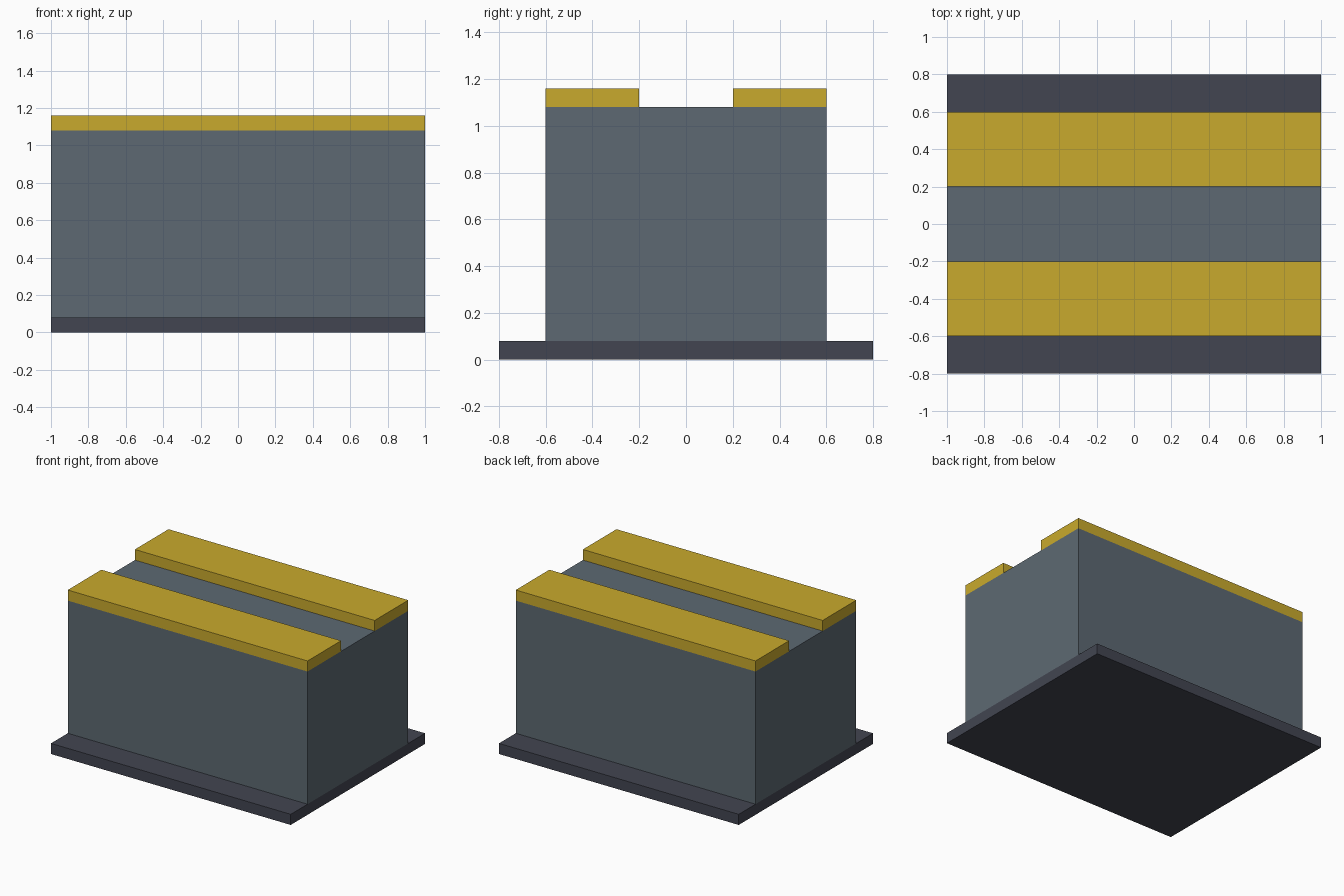
import bpy
import bmesh

if "Cube" in bpy.data.objects:
    bpy.data.objects.remove(bpy.data.objects["Cube"])


def srgb(r, g, b):
    lin = [(c / 255 / 12.92 if c <= 10 else ((c / 255 + 0.055) / 1.055) ** 2.4) for c in (r, g, b)]
    return (*lin, 1.0)


def material(name, rgb):
    m = bpy.data.materials.new(name)
    m.diffuse_color = srgb(*rgb)
    m.use_nodes = True
    m.node_tree.nodes["Principled BSDF"].inputs["Base Color"].default_value = m.diffuse_color
    return m


def box(name, lo, hi, mat):
    bm = bmesh.new()
    bmesh.ops.create_cube(bm, size=1)
    for v in bm.verts:
        v.co = [(a + b) / 2 + c * (b - a) for a, b, c in zip(lo, hi, v.co)]
    me = bpy.data.meshes.new(name)
    bm.to_mesh(me)
    bm.free()
    me.materials.append(mat)
    ob = bpy.data.objects.new(name, me)
    bpy.context.collection.objects.link(ob)
    return ob


dark = material("dark slate", (66, 69, 81))
grey = material("blue grey", (93, 105, 114))
yellow = material("mustard yellow", (201, 170, 45))

# Base plate and main block, flush at both ends
box("base_plate", (-1, -0.8, 0), (1, 0.8, 0.08), dark)
box("body", (-1, -0.6, 0.08), (1, 0.6, 1.08), grey)

# Two strips along the top edges
box("front_top_strip", (-1, -0.6, 1.08), (1, -0.2, 1.16), yellow)
box("back_top_strip", (-1, 0.2, 1.08), (1, 0.6, 1.16), yellow)
